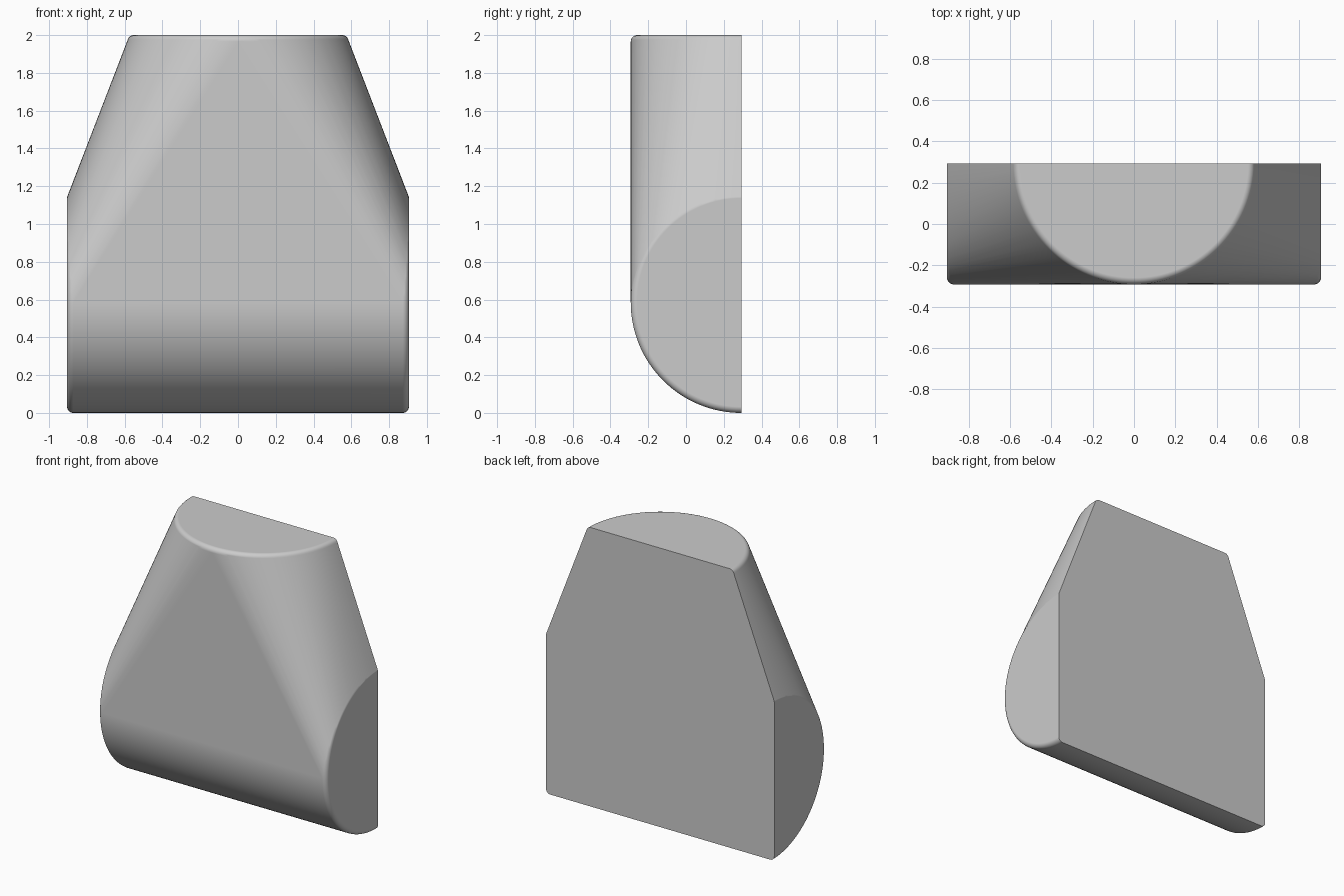
import bpy
import bmesh
from math import cos, sin, pi, radians
from mathutils import Vector

cube = bpy.data.objects.get("Cube")
if cube:
    bpy.data.objects.remove(cube, do_unlink=True)

RADIUS = 0.585      # shared by the lower barrel and the top disc
HALF_WIDTH = 0.905
HEIGHT = 2.0
BACK = 0.2925       # plane of the flat back
FILLET = 0.033
SEGMENTS = 64
STEPS = 6


def rounded_rim(place, end):
    """Half-circle rim with a rounded edge; place(u, v, w) maps it into the model."""
    points = []
    for s in range(STEPS + 1):
        a = s / STEPS * pi / 2
        r = RADIUS - FILLET * (1 - cos(a))
        w = end - FILLET * (1 - sin(a))
        for i in range(SEGMENTS + 1):
            t = pi * i / SEGMENTS
            points.append(place(r * cos(t), r * sin(t), w))
    return points


# Lower half barrel lying across x, and upright half disc at the top
points = []
for side in (-1, 1):
    points += rounded_rim(
        lambda u, v, w: Vector((side * w, BACK - v, RADIUS + u)), HALF_WIDTH)
points += rounded_rim(lambda u, v, w: Vector((u, BACK - v, w)), HEIGHT)

# Stretch one skin over both shapes
bm = bmesh.new()
for p in points:
    bm.verts.new(p)
hull = bmesh.ops.convex_hull(bm, input=bm.verts)
bmesh.ops.delete(bm, geom=[v for v in bm.verts if not v.link_faces], context="VERTS")
bmesh.ops.dissolve_limit(bm, angle_limit=radians(0.1), verts=bm.verts, edges=bm.edges)
bmesh.ops.recalc_face_normals(bm, faces=bm.faces)
mesh = bpy.data.meshes.new("blended_body")
bm.to_mesh(mesh)
bm.free()

body = bpy.data.objects.new("blended_body", mesh)
bpy.context.collection.objects.link(body)

# Plain grey
grey = bpy.data.materials.new("plain_grey")
colour = (0.6, 0.6, 0.6, 1)
grey.use_nodes = True
grey.diffuse_color = colour
grey.node_tree.nodes["Principled BSDF"].inputs["Base Color"].default_value = colour
mesh.materials.append(grey)

# Smooth curves with crisp flat faces
bpy.ops.object.select_all(action="DESELECT")
body.select_set(True)
bpy.context.view_layer.objects.active = body
bpy.ops.object.shade_smooth_by_angle(angle=radians(30))
weighted = body.modifiers.new("flat_face_normals", "WEIGHTED_NORMAL")
weighted.keep_sharp = True
